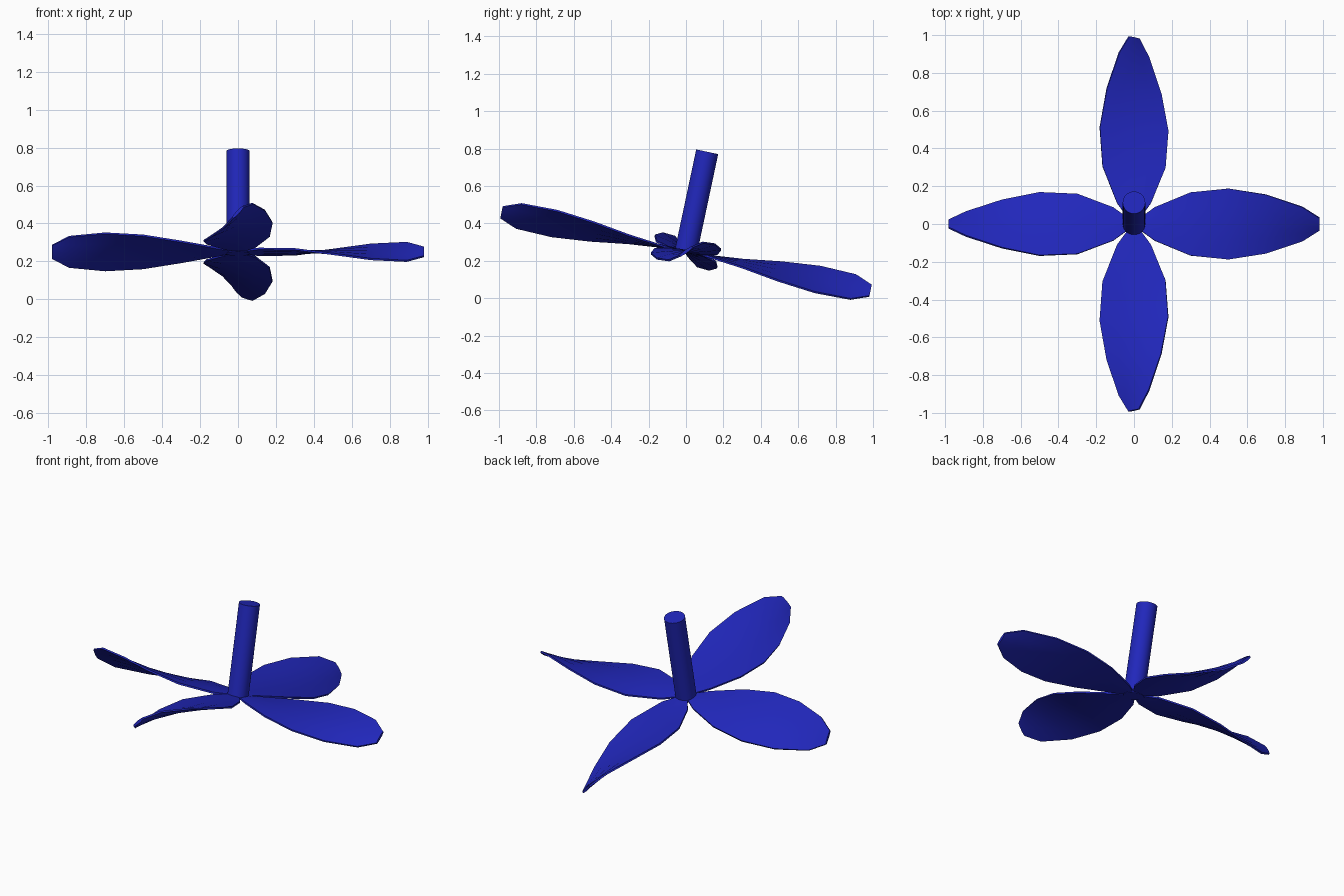
import bpy, bmesh
from math import radians, sin, cos
from mathutils import Matrix, Vector

if "Cube" in bpy.data.objects:
    bpy.data.objects.remove(bpy.data.objects["Cube"])

blue = bpy.data.materials.new("blue")
blue.diffuse_color = (0.015, 0.02, 0.50, 1)
blue.use_nodes = True
blue.node_tree.nodes["Principled BSDF"].inputs["Base Color"].default_value = blue.diffuse_color

# whole propeller leans about the x axis around its hub
TILT = Matrix.Translation((0, 0, 0.25)) @ Matrix.Rotation(radians(-12), 4, 'X')

# blade stations: radius, half chord, twist in degrees
STATIONS = [(0.015, 0.02, 0), (0.11, 0.09, 1), (0.30, 0.168, 7), (0.50, 0.188, 15.5),
            (0.70, 0.160, 26), (0.89, 0.103, 40), (0.982, 0.040, 48)]
# flat section: chord fraction, half thickness
SECTION = [(-1, -0.005), (-0.5, -0.008), (0, -0.009), (0.5, -0.008), (1, -0.005),
           (1, 0.005), (0.5, 0.008), (0, 0.009), (-0.5, 0.008), (-1, 0.005)]


def finish(bm, name, matrix):
    bm.transform(matrix)
    bmesh.ops.recalc_face_normals(bm, faces=bm.faces)
    mesh = bpy.data.meshes.new(name)
    bm.to_mesh(mesh)
    bm.free()
    mesh.materials.append(blue)
    obj = bpy.data.objects.new(name, mesh)
    bpy.context.collection.objects.link(obj)
    bpy.ops.object.select_all(action='DESELECT')
    obj.select_set(True)
    bpy.context.view_layer.objects.active = obj
    bpy.ops.object.shade_smooth_by_angle(angle=radians(30))


def blade(name, turn, stretch):
    bm = bmesh.new()
    rings = []
    for r, chord, twist in STATIONS:
        s, c = sin(radians(twist)), cos(radians(twist))
        rings.append([bm.verts.new((r * stretch, f * chord * c - t * s, f * chord * s + t * c))
                      for f, t in SECTION])
    n = len(SECTION)
    for a, b in zip(rings, rings[1:]):
        for i in range(n):
            j = (i + 1) % n
            bm.faces.new((a[i], a[j], b[j], b[i]))
    bm.faces.new(rings[0])
    bm.faces.new(rings[-1])
    finish(bm, name, TILT @ Matrix.Rotation(radians(turn), 4, 'Z'))


# four twisted blades
blade("right_blade", 0, 1.0)
blade("back_blade", 90, 1.027)
blade("left_blade", 180, 1.0)
blade("front_blade", 270, 1.027)

# shaft rising from the hub
bm = bmesh.new()
bmesh.ops.create_cone(bm, cap_ends=True, segments=32, radius1=0.06, radius2=0.06, depth=0.555,
                      matrix=Matrix.Translation((0, 0, 0.2675)))
finish(bm, "shaft", TILT)
